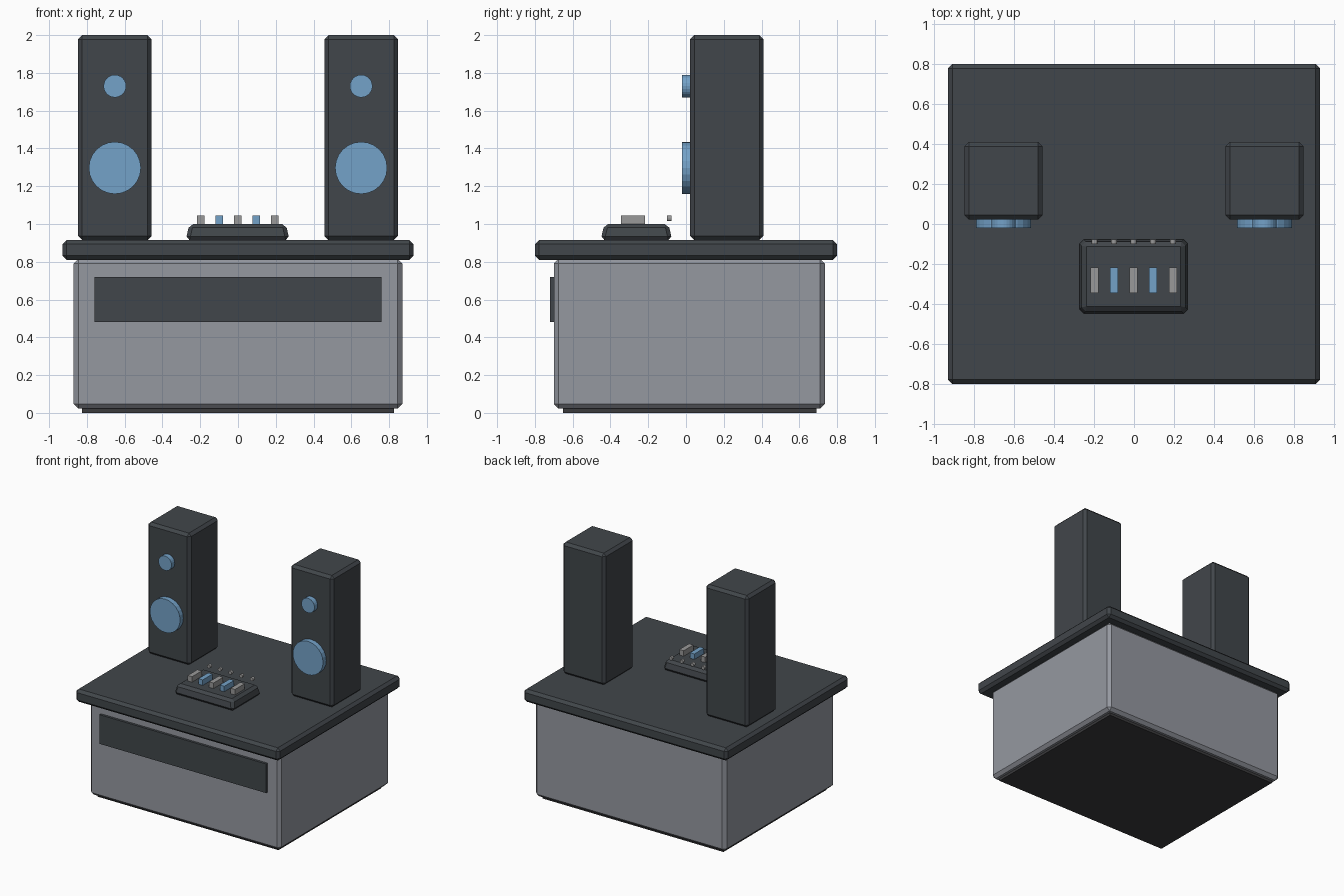
import bpy, bmesh, math
from mathutils import Matrix

if "Cube" in bpy.data.objects:
    bpy.data.objects.remove(bpy.data.objects["Cube"])


def material(name, rgb):
    m = bpy.data.materials.new(name)
    m.diffuse_color = (*rgb, 1)
    m.use_nodes = True
    m.node_tree.nodes["Principled BSDF"].inputs["Base Color"].default_value = m.diffuse_color
    return m


DARK = material("charcoal", (0.053, 0.061, 0.069))
BODY = material("cool grey", (0.300, 0.314, 0.352))
BLUE = material("sky blue", (0.174, 0.361, 0.578))
GREY = material("neutral grey", (0.319, 0.319, 0.319))
BASE = material("near black", (0.043, 0.043, 0.046))


def finish(bm, name, mat):
    me = bpy.data.meshes.new(name)
    bmesh.ops.recalc_face_normals(bm, faces=bm.faces)
    bm.to_mesh(me)
    bm.free()
    me.materials.append(mat)
    ob = bpy.data.objects.new(name, me)
    bpy.context.collection.objects.link(ob)
    return ob


def box(name, mat, x, y, z, chamfer=0.0, taper=0.0):
    """Box from (min, max) ranges, top drawn in by taper, edges chamfered."""
    bm = bmesh.new()
    bmesh.ops.create_cube(bm, size=1)
    for v in bm.verts:
        inset = taper if v.co.z > 0 else 0
        v.co = [(a + b) / 2 + c * (b - a - 2 * t)
                for (a, b), c, t in zip((x, y, z), v.co, (inset, inset, 0))]
    if chamfer:
        bmesh.ops.bevel(bm, geom=bm.edges[:], offset=chamfer, segments=1,
                        affect='EDGES', profile=0.5)
    return finish(bm, name, mat)


def disc(name, mat, x, y, z, r, sides):
    """Cylinder along y, y = (front, back)."""
    bm = bmesh.new()
    bmesh.ops.create_cone(
        bm, cap_ends=True, segments=sides, radius1=r, radius2=r, depth=y[1] - y[0],
        matrix=Matrix.Translation((x, (y[0] + y[1]) / 2, z)) @ Matrix.Rotation(math.pi / 2, 4, 'X'))
    return finish(bm, name, mat)


# Cabinet
box("base_plinth", BASE, (-0.825, 0.825), (-0.65, 0.69), (0, 0.06))
box("cabinet_body", BODY, (-0.87, 0.87), (-0.70, 0.735), (0.022, 0.815), 0.025)
box("front_panel", DARK, (-0.76, 0.76), (-0.72, -0.68), (0.48, 0.72))
box("table_top", DARK, (-0.93, 0.93), (-0.80, 0.80), (0.81, 0.915), 0.022)

# Speakers
for side, x in (("left", -0.652), ("right", 0.652)):
    box(side + "_speaker", DARK, (x - 0.195, x + 0.195), (0.022, 0.41), (0.915, 2.0), 0.022)
    disc(side + "_woofer", BLUE, x, (-0.02, 0.03), 1.297, 0.138, 24)
    disc(side + "_tweeter", BLUE, x, (-0.02, 0.03), 1.73, 0.06, 24)

# Mixer console with sliders and knobs
box("mixer_console", DARK, (-0.277, 0.273), (-0.452, -0.073), (0.915, 1.0), 0.02, 0.02)
for i in range(5):
    x = (i - 2) * 0.098 - 0.002
    box(f"slider_{i + 1}", BLUE if i % 2 else GREY,
        (x - 0.02, x + 0.02), (-0.345, -0.218), (0.99, 1.045))
    disc(f"knob_{i + 1}", GREY, x, (-0.1, -0.078), 1.03, 0.015, 12)
